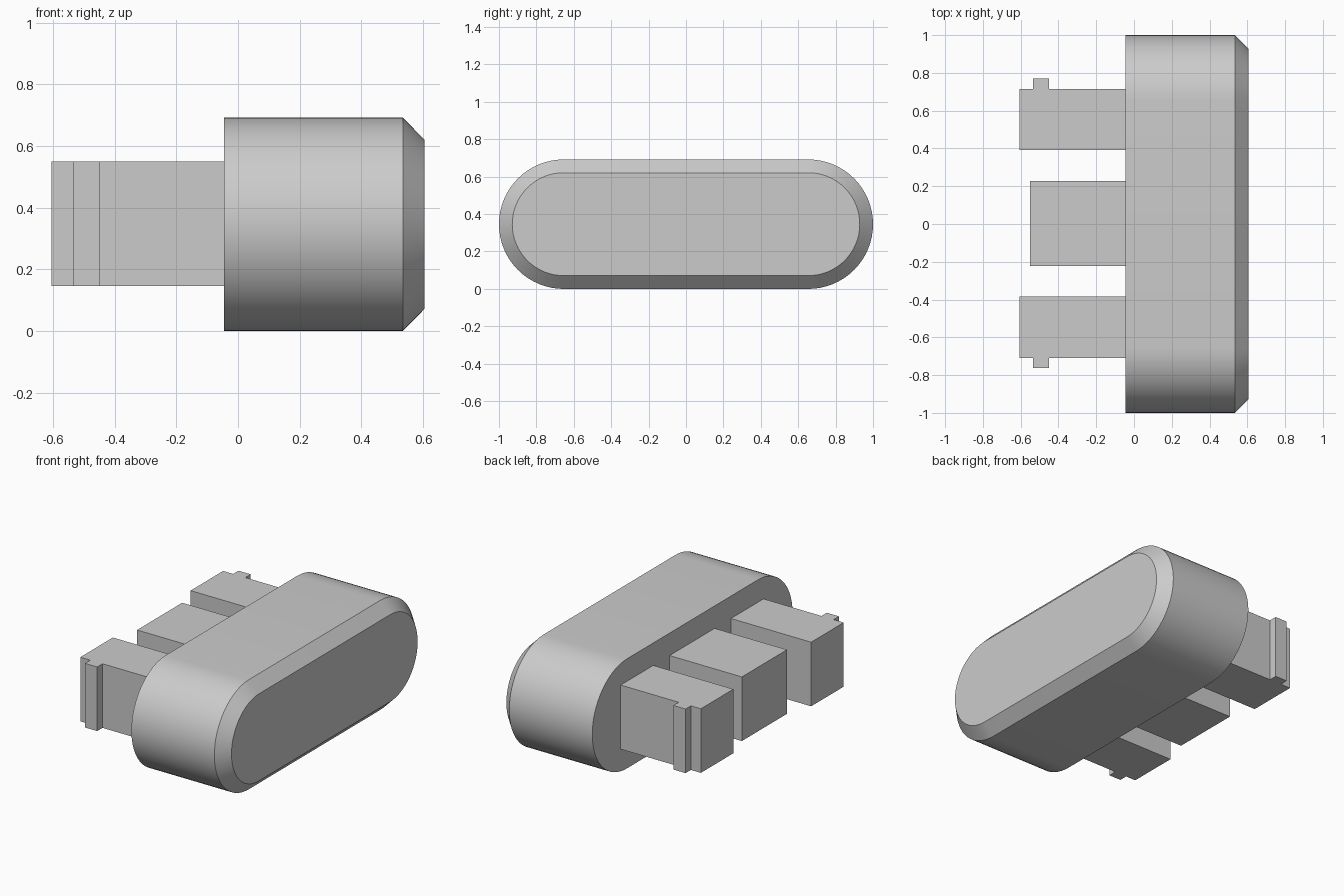
import bpy
import bmesh
from math import sin, cos, pi, radians

cube = bpy.data.objects.get("Cube")
if cube:
    bpy.data.objects.remove(cube, do_unlink=True)

# Single plain grey material
grey = bpy.data.materials.new("plain_grey")
grey.use_nodes = True
colour = (0.6, 0.6, 0.6, 1)
grey.diffuse_color = colour
grey.node_tree.nodes["Principled BSDF"].inputs["Base Color"].default_value = colour

MID_Z = 0.346      # height of the axis
HALF = 0.654       # half the straight length of the head
SEGMENTS = 32      # steps per rounded end


def finish(name, bm):
    bmesh.ops.recalc_face_normals(bm, faces=bm.faces[:])
    mesh = bpy.data.meshes.new(name)
    bm.to_mesh(mesh)
    bm.free()
    mesh.materials.append(grey)
    obj = bpy.data.objects.new(name, mesh)
    bpy.context.collection.objects.link(obj)
    return obj


def stadium(bm, x, radius):
    """Ring of vertices with two straight sides and two round ends."""
    ring = []
    for side in (1, -1):
        for i in range(SEGMENTS + 1):
            a = pi * i / SEGMENTS
            ring.append(bm.verts.new((x, side * (HALF + radius * sin(a)),
                                      MID_Z + side * radius * cos(a))))
    return ring


def prism(name, outline, z0, z1):
    """Extrude a plan outline upwards."""
    bm = bmesh.new()
    base = bm.faces.new([bm.verts.new((x, y, z0)) for x, y in outline])
    top = bmesh.ops.extrude_face_region(bm, geom=[base])["geom"]
    bmesh.ops.translate(bm, vec=(0, 0, z1 - z0),
                        verts=[v for v in top if isinstance(v, bmesh.types.BMVert)])
    return finish(name, bm)


# Rounded head with a chamfered outer face
bm = bmesh.new()
rings = [stadium(bm, x, r) for x, r in ((-0.045, 0.346), (0.535, 0.346), (0.605, 0.275))]
for a, b in zip(rings, rings[1:]):
    for i in range(len(a)):
        j = (i + 1) % len(a)
        bm.faces.new((a[i], a[j], b[j], b[i]))
bm.faces.new(rings[0])
bm.faces.new(rings[-1])
head = finish("rounded_head", bm)
bpy.context.view_layer.objects.active = head
head.select_set(True)
bpy.ops.object.shade_smooth_by_angle(angle=radians(30))

# Central block and two outer prongs, each with a small catch rib
LOW, HIGH, SHIFT = 0.145, 0.55, 0.003
prism("centre_block", [(-0.55, SHIFT - 0.225), (-0.045, SHIFT - 0.225),
                       (-0.045, SHIFT + 0.225), (-0.55, SHIFT + 0.225)], LOW, HIGH)
prong = [(-0.605, 0.388), (-0.045, 0.388), (-0.045, 0.713), (-0.45, 0.713),
         (-0.45, 0.766), (-0.535, 0.766), (-0.535, 0.713), (-0.605, 0.713)]
for name, side in (("back_prong", 1), ("front_prong", -1)):
    prism(name, [(x, SHIFT + side * y) for x, y in prong], LOW, HIGH)
